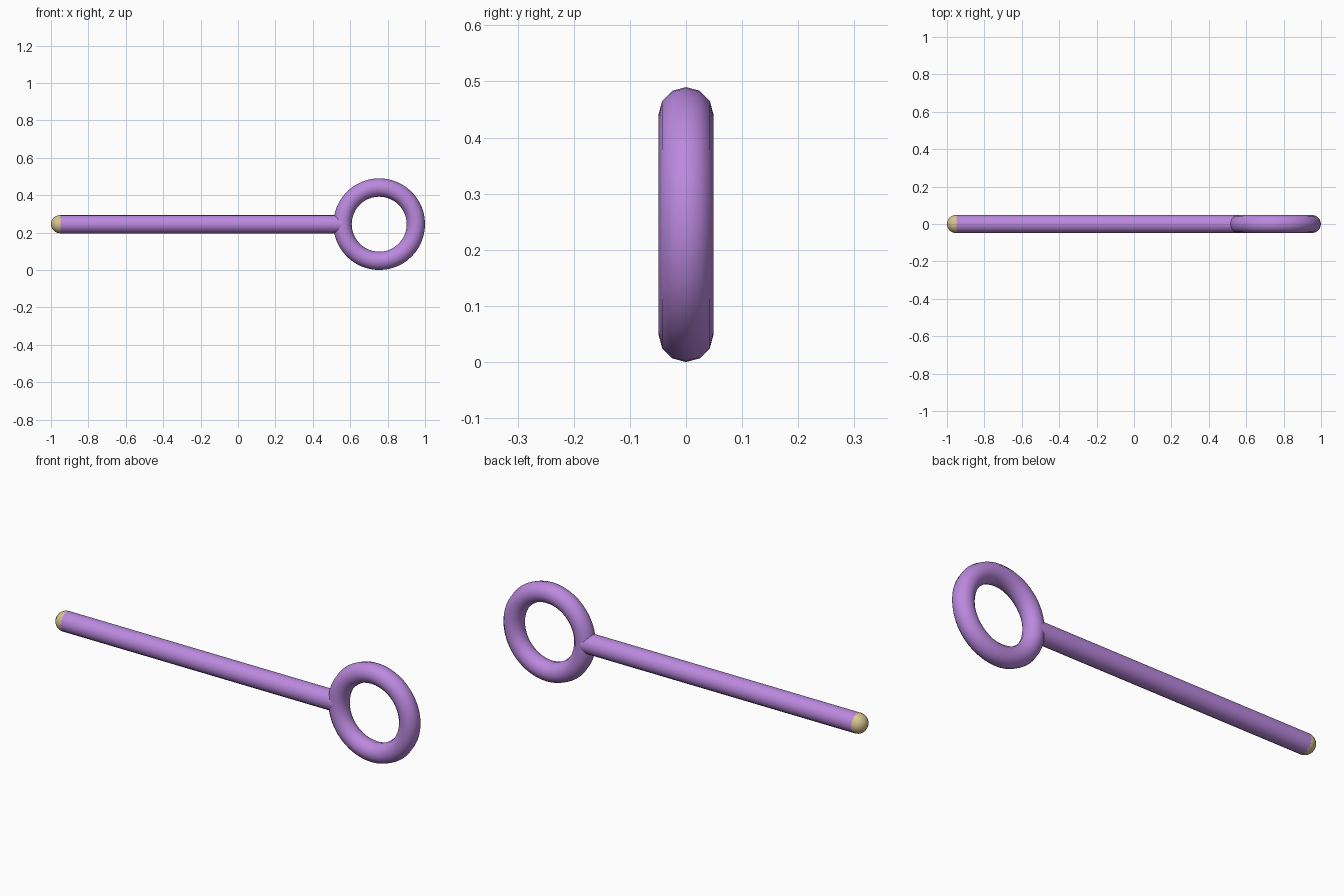
import bpy, math

if "Cube" in bpy.data.objects:
    bpy.data.objects.remove(bpy.data.objects["Cube"])

R, r = 0.196, 0.049          # ring radius and tube radius
RING_X, Z = 0.755, 0.245     # ring centre and axis height
TIP_X = -1 + r               # centre of the rounded tip


def material(name, rgb):
    m = bpy.data.materials.new(name)
    m.diffuse_color = (*rgb, 1)
    m.use_nodes = True
    m.node_tree.nodes["Principled BSDF"].inputs["Base Color"].default_value = m.diffuse_color
    return m


def finish(name, mat):
    ob = bpy.context.object
    ob.name = name
    ob.data.materials.append(mat)
    bpy.ops.object.shade_smooth_by_angle(angle=math.radians(50))


purple = material("purple", (0.50, 0.25, 0.74))
sand = material("sand", (0.68, 0.55, 0.27))

# Upright ring handle
bpy.ops.mesh.primitive_torus_add(major_radius=R, minor_radius=r,
                                 major_segments=48, minor_segments=12,
                                 location=(RING_X, 0, Z),
                                 rotation=(math.pi / 2, 0, 0))
finish("ring_handle", purple)

# Straight rod, ending inside the ring's tube
end_x = RING_X - R
bpy.ops.mesh.primitive_cylinder_add(vertices=16, radius=r, depth=end_x - TIP_X,
                                    location=((end_x + TIP_X) / 2, 0, Z),
                                    rotation=(0, math.pi / 2, 0))
finish("rod", purple)

# Rounded tip
bpy.ops.mesh.primitive_uv_sphere_add(segments=24, ring_count=12, radius=r,
                                     location=(TIP_X, 0, Z),
                                     rotation=(0, math.pi / 2, 0))
finish("rounded_tip", sand)
